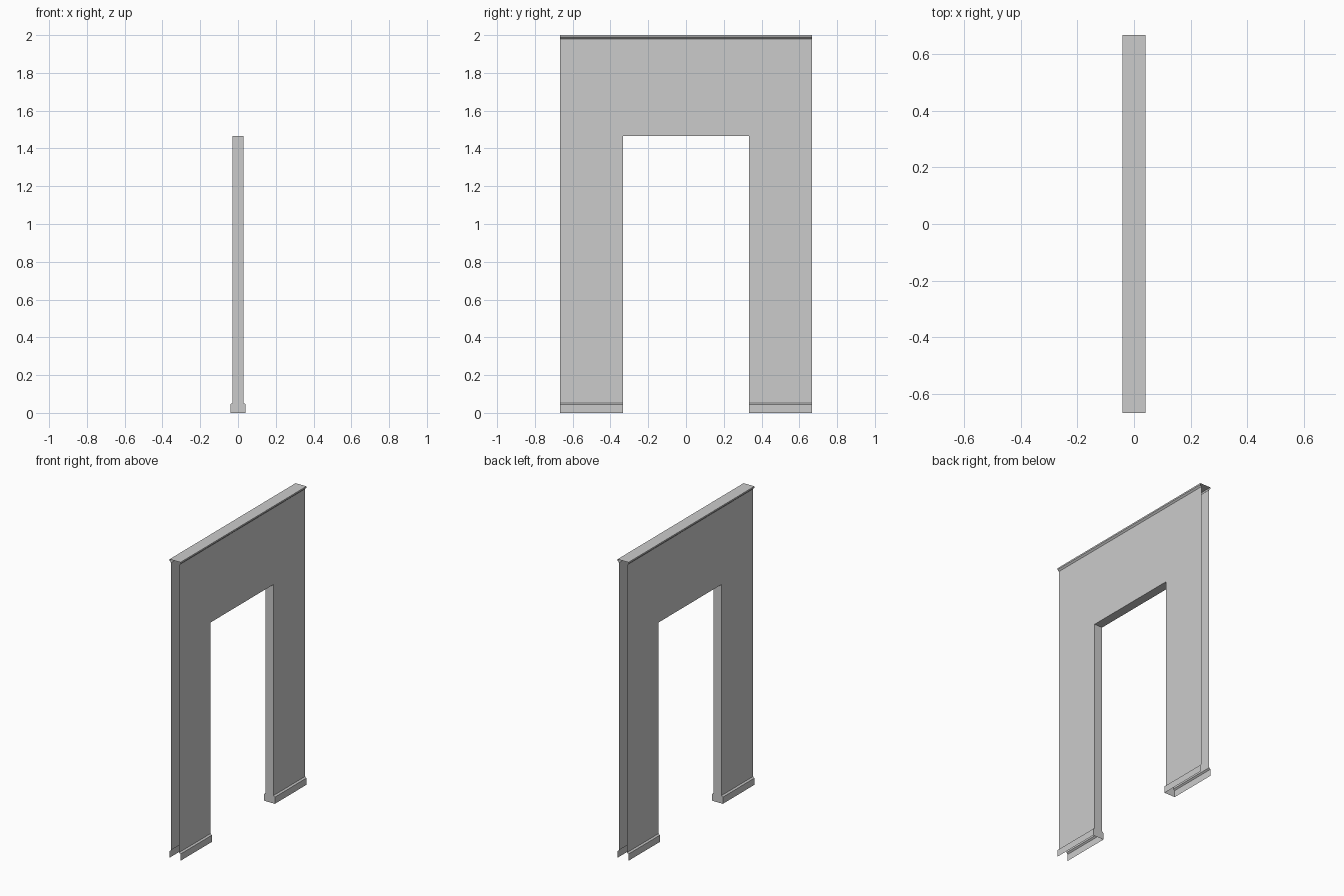
import bpy

cube = bpy.data.objects.get("Cube")
if cube:
    bpy.data.objects.remove(cube, do_unlink=True)

HALF_WIDTH, HALF_DOOR = 0.667, 0.333
DOOR_TOP, TOP = 1.467, 2.0
WALL, TRIM = 0.03, 0.04

plaster = bpy.data.materials.new("grey plaster")
plaster.use_nodes = True
colour = (0.6, 0.6, 0.6, 1)
plaster.diffuse_color = colour
plaster.node_tree.nodes["Principled BSDF"].inputs["Base Color"].default_value = colour


def make(name, verts, faces):
    mesh = bpy.data.meshes.new(name)
    mesh.from_pydata(verts, [], faces)
    mesh.materials.append(plaster)
    obj = bpy.data.objects.new(name, mesh)
    bpy.context.collection.objects.link(obj)
    return obj


def sheet(name, section, y0, y1):
    """Sweep an open (x, z) section along y."""
    verts = [(x, y, z) for x, z in section for y in (y0, y1)]
    faces = [(2 * i, 2 * i + 1, 2 * i + 3, 2 * i + 2)
             for i in range(len(section) - 1)]
    make(name, verts, faces)


# Half sections, from the floor upwards
base = [(TRIM, 0), (TRIM, 0.045), (WALL, 0.053)]
leg = base + [(WALL, DOOR_TOP)]
header = [(WALL, DOOR_TOP), (WALL, 1.98), (TRIM, 1.99), (TRIM, TOP)]


def mirrored(section):
    return [(-x, z) for x, z in reversed(section)]


# Wall skins on both sides, open at the ends and the floor
for side, flip in (("left", False), ("right", True)):
    shape = mirrored if flip else list
    sheet(side + "_header_skin", shape(header), -HALF_WIDTH, HALF_WIDTH)
    sheet(side + "_front_leg_skin", shape(leg), -HALF_WIDTH, -HALF_DOOR)
    sheet(side + "_back_leg_skin", shape(leg), HALF_DOOR, HALF_WIDTH)

# Top cap and doorway soffit
sheet("top_cap", [(TRIM, TOP), (-TRIM, TOP)], -HALF_WIDTH, HALF_WIDTH)
sheet("doorway_soffit", [(-WALL, DOOR_TOP), (WALL, DOOR_TOP)], -HALF_DOOR, HALF_DOOR)

# Doorway jambs, following the skirting outline and facing the opening
outline = leg + mirrored(leg)
for name, y in (("front_jamb", -HALF_DOOR), ("back_jamb", HALF_DOOR)):
    loop = outline if y > 0 else outline[::-1]
    make(name, [(x, y, z) for x, z in loop], [tuple(range(len(loop)))])
